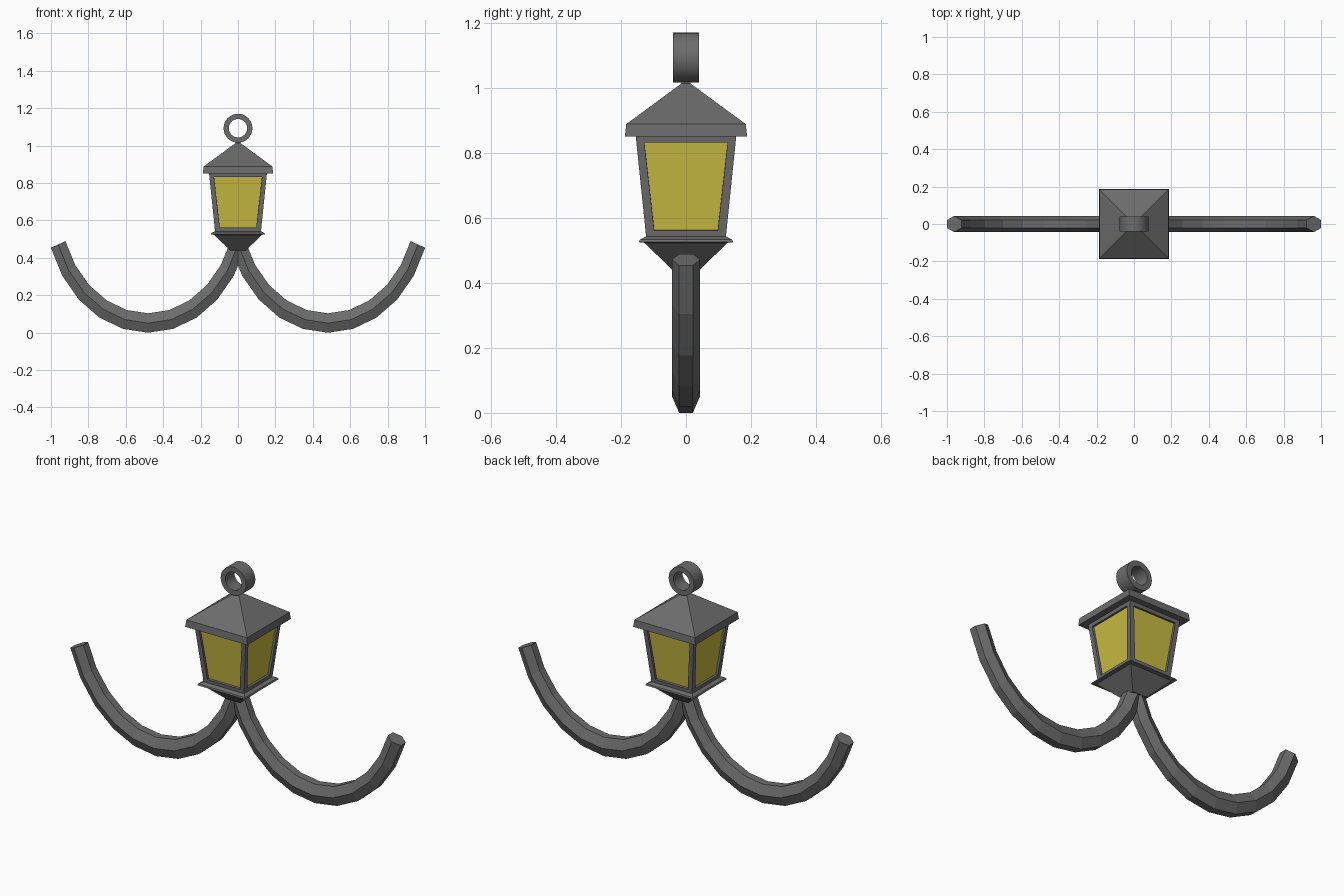
import bpy, bmesh, math

if "Cube" in bpy.data.objects:
    bpy.data.objects.remove(bpy.data.objects["Cube"])


def material(name, rgb):
    m = bpy.data.materials.new(name)
    m.diffuse_color = (*rgb, 1)
    m.use_nodes = True
    m.node_tree.nodes["Principled BSDF"].inputs["Base Color"].default_value = m.diffuse_color
    return m


METAL = material("dark_grey_metal", (0.15, 0.15, 0.15))
GLASS = material("yellow_glass", (0.58, 0.50, 0.055))


def finish(name, bm, mats=(METAL,)):
    bmesh.ops.recalc_face_normals(bm, faces=bm.faces)
    me = bpy.data.meshes.new(name)
    bm.to_mesh(me)
    bm.free()
    ob = bpy.data.objects.new(name, me)
    bpy.context.collection.objects.link(ob)
    for m in mats:
        me.materials.append(m)
    return ob


def loft(rings, closed=False):
    """Skin a list of point rings; cap the ends unless closed."""
    bm = bmesh.new()
    vs = [[bm.verts.new(p) for p in ring] for ring in rings]
    n = len(vs[0])
    pairs = list(zip(vs, vs[1:])) + ([(vs[-1], vs[0])] if closed else [])
    for a, b in pairs:
        for i in range(n):
            j = (i + 1) % n
            bm.faces.new((a[i], a[j], b[j], b[i]))
    if not closed:
        bm.faces.new(vs[0])
        bm.faces.new(vs[-1])
    bmesh.ops.recalc_face_normals(bm, faces=bm.faces)
    return bm


def square_loft(profile):
    """Loft square rings from (half width, z) pairs."""
    return loft([[(-w, -w, z), (w, -w, z), (w, w, z), (-w, w, z)]
                 for w, z in profile])


# Arms: six-sided section swept along a stretched arc, one on each side
section = [(0.470, 0.021), (0.512, 0.043), (0.553, 0.021),
           (0.553, -0.021), (0.512, -0.043), (0.470, -0.021)]
for side, label in ((-1, "left_arm"), (1, "right_arm")):
    rings = []
    for k in range(11):
        a = math.radians(20 + 14 * k)
        rings.append([(side * (0.481 + r * math.cos(a)), y,
                       0.69 - 1.248 * r * math.sin(a)) for r, y in section])
    finish(label, loft(rings))

# Lantern foot: tapered base with a thin flange
finish("lantern_base", square_loft([(0.043, 0.44), (0.127, 0.523),
                                    (0.145, 0.525), (0.142, 0.533),
                                    (0.124, 0.542)]))

# Lantern body: tapered box with recessed glass on its four sides
bm = square_loft([(0.122, 0.535), (0.155, 0.855)])
sides = [f for f in bm.faces if abs(f.normal.z) < 0.5]
bmesh.ops.inset_individual(bm, faces=sides, thickness=0.036)
bmesh.ops.inset_individual(bm, faces=sides, thickness=0.0005, depth=-0.012)
for f in sides:
    f.material_index = 1
finish("lantern_body", bm, (METAL, GLASS))

# Roof: eave band and pyramid, ending in a small neck
finish("roof", square_loft([(0.188, 0.85), (0.184, 0.888), (0.014, 1.013),
                            (0.014, 1.035)]))

# Hanging ring: flat band with a round hole
rings = []
for k in range(32):
    a = math.tau * k / 32
    rings.append([(r * math.cos(a), y, 1.093 + r * math.sin(a))
                  for r, y in ((0.077, -0.04), (0.077, 0.04),
                               (0.049, 0.04), (0.049, -0.04))])
ring = finish("hanging_ring", loft(rings, closed=True))
bpy.context.view_layer.objects.active = ring
ring.select_set(True)
bpy.ops.object.shade_smooth_by_angle(angle=math.radians(35))
